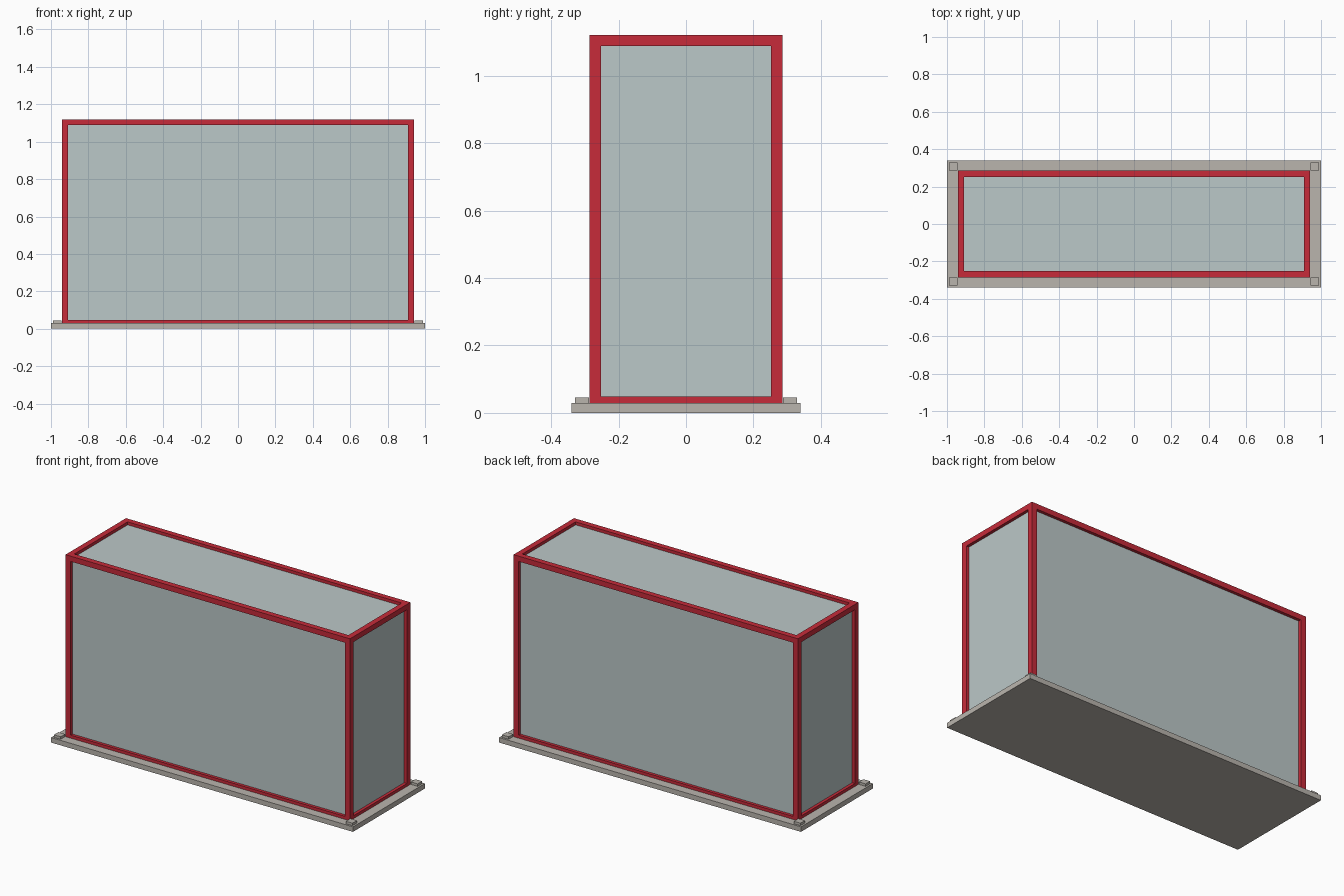
import bpy
from mathutils import Vector

cube = bpy.data.objects.get("Cube")
if cube:
    bpy.data.objects.remove(cube, do_unlink=True)


def material(name, rgb):
    m = bpy.data.materials.new(name)
    m.use_nodes = True
    m.diffuse_color = (*rgb, 1)
    m.node_tree.nodes["Principled BSDF"].inputs["Base Color"].default_value = (*rgb, 1)
    return m


RED = material("red_frame", (0.57, 0.024, 0.042))
GLASS = material("pale_glass", (0.50, 0.58, 0.58))
STONE = material("warm_grey", (0.49, 0.46, 0.42))


def box(name, low, high, mat):
    low, high = Vector(low), Vector(high)
    bpy.ops.mesh.primitive_cube_add(size=1, location=(low + high) / 2)
    ob = bpy.context.object
    ob.name = name
    ob.scale = high - low
    bpy.ops.object.transform_apply(location=False, rotation=False, scale=True)
    ob.data.materials.append(mat)
    return ob


def span(a, b):
    return min(a, b), max(a, b)


# Main sizes: half width, half depth, frame bottom and top, bar size
X, Y, BOTTOM, TOP, BAR = 0.942, 0.286, 0.03, 1.12, 0.034
RECESS, THICK = 0.018, 0.008
SIDES = {"left": 1, "right": -1}
ENDS = {"front": -1, "back": 1}

# Base slab
box("base_slab", (-1, -0.34, 0), (1, 0.34, BOTTOM), STONE)

# Corner posts and small corner blocks
for side, sx in SIDES.items():
    for end, sy in ENDS.items():
        x0, x1 = span(sx * X, sx * (X - BAR))
        y0, y1 = span(sy * Y, sy * (Y - BAR))
        box(f"{end}_{side}_post", (x0, y0, BOTTOM), (x1, y1, TOP), RED)
        x0, x1 = span(sx * 0.945, sx * 0.989)
        y0, y1 = span(sy * 0.287, sy * 0.329)
        box(f"{end}_{side}_corner_block", (x0, y0, BOTTOM), (x1, y1, 0.045), STONE)

# Horizontal rails between the posts
for level, z0, z1 in (("bottom", BOTTOM, 0.048), ("top", TOP - 0.032, TOP)):
    for end, sy in ENDS.items():
        y0, y1 = span(sy * Y, sy * (Y - BAR))
        box(f"{end}_{level}_rail", (BAR - X, y0, z0), (X - BAR, y1, z1), RED)
    for side, sx in SIDES.items():
        x0, x1 = span(sx * X, sx * (X - BAR))
        box(f"{side}_{level}_rail", (x0, BAR - Y, z0), (x1, Y - BAR, z1), RED)

# Glass panes set back inside the frame
gx, gy, gz = X - RECESS, Y - RECESS, TOP - RECESS
for end, sy in ENDS.items():
    y0, y1 = span(sy * gy, sy * (gy - THICK))
    box(f"{end}_pane", (-gx, y0, BOTTOM), (gx, y1, gz), GLASS)
for side, sx in SIDES.items():
    x0, x1 = span(sx * gx, sx * (gx - THICK))
    box(f"{side}_pane", (x0, -gy, BOTTOM), (x1, gy, gz), GLASS)
box("top_pane", (-gx, -gy, gz - THICK), (gx, gy, gz), GLASS)
